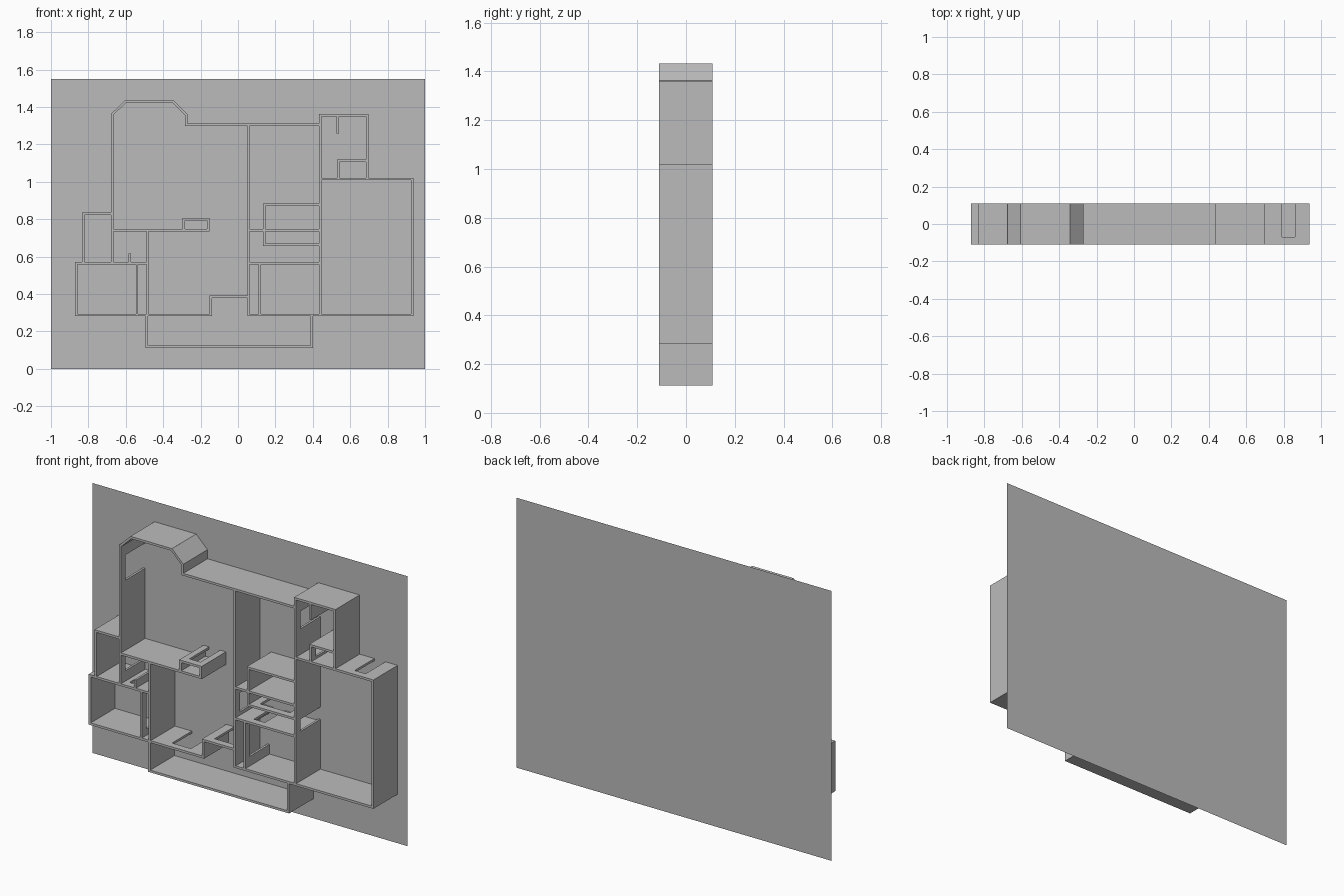
import bpy
import bmesh
from mathutils import Vector

if "Cube" in bpy.data.objects:
    bpy.data.objects.remove(bpy.data.objects["Cube"], do_unlink=True)

THICK = 0.013
FRONT, BACK = -0.11, 0.11
LINTEL = -0.07
WALL_BACK = BACK - 0.0005

plaster = bpy.data.materials.new("plain_grey")
plaster.use_nodes = True
GREY = (0.5, 0.5, 0.5, 1)
plaster.diffuse_color = GREY
plaster.node_tree.nodes["Principled BSDF"].inputs["Base Color"].default_value = GREY


def finish(name, bm):
    mesh = bpy.data.meshes.new(name)
    bm.to_mesh(mesh)
    bm.free()
    mesh.materials.append(plaster)
    obj = bpy.data.objects.new(name, mesh)
    bpy.context.collection.objects.link(obj)
    return obj


def wall(name, start, end, openings=(), overlap=THICK / 2):
    """Upright wall between two (x, z) points; each opening is a span along it."""
    a, b = Vector((start[0], 0, start[1])), Vector((end[0], 0, end[1]))
    along = (b - a).normalized()
    side = Vector((-along.z, 0, along.x)) * THICK
    length = (b - a).length
    outline = [(-overlap, FRONT), (length + overlap, FRONT), (length + overlap, WALL_BACK)]
    for lo, hi in sorted(openings, reverse=True):
        outline += [(hi, WALL_BACK), (hi, LINTEL), (lo, LINTEL), (lo, WALL_BACK)]
    outline.append((-overlap, WALL_BACK))
    bm = bmesh.new()
    verts = [bm.verts.new(a + along * s - side / 2 + Vector((0, y, 0))) for s, y in outline]
    face = bm.faces.new(verts)
    out = bmesh.ops.extrude_face_region(bm, geom=[face])
    moved = [v for v in out["geom"] if isinstance(v, bmesh.types.BMVert)]
    bmesh.ops.translate(bm, verts=moved, vec=side)
    bmesh.ops.recalc_face_normals(bm, faces=bm.faces[:])
    return finish(name, bm)


def across(name, z, left, right, *doors):
    wall(name, (left, z), (right, z), [(lo - left, hi - left) for lo, hi in doors])


def upright(name, x, low, high, *doors):
    wall(name, (x, low), (x, high), [(lo - low, hi - low) for lo, hi in doors])


# Shared wall lines of the plan
BASE, HALL, MIDDLE, LOUNGE_TOP = 0.288, 0.564, 0.741, 1.304
BATH_TOP, GARAGE_TOP = 1.355, 1.015
OUTER_LEFT, LOUNGE, STUDY = -0.865, -0.673, -0.484
CENTRE, WING, GARAGE_END = 0.056, 0.44, 0.931

# Ground sheet
bm = bmesh.new()
corners = [(-1, 0), (-1, 1.55), (1, 1.55), (1, 0)]
bm.faces.new([bm.verts.new((x, BACK, z)) for x, z in corners])
finish("ground_sheet", bm)

# Lounge with bay
upright("lounge_side_wall", LOUNGE, HALL, 1.36, (0.63, 0.72), (1.15, 1.295))
bay = [(LOUNGE, 1.36), (-0.604, 1.427), (-0.345, 1.427), (-0.277, 1.36), (-0.277, LOUNGE_TOP)]
for i, (p, q) in enumerate(zip(bay, bay[1:])):
    wall(f"bay_wall_{i}", p, q, overlap=THICK * 0.2)
across("lounge_top_wall", LOUNGE_TOP, -0.277, WING)
across("lounge_bottom_wall", MIDDLE, LOUNGE, -0.16)
upright("centre_wall", CENTRE, BASE, LOUNGE_TOP, (0.59, 0.7))

# Fireplace niche
upright("niche_left_wall", -0.29, MIDDLE, 0.801)
upright("niche_right_wall", -0.16, MIDDLE, 0.801)
across("niche_top_wall", 0.801, -0.29, -0.16, (-0.26, -0.19))

# Left rooms
upright("porch_side_wall", -0.828, HALL, 0.83)
across("porch_top_wall", 0.83, -0.828, LOUNGE)
across("left_hall_wall", HALL, OUTER_LEFT, STUDY, (-0.64, -0.59))
upright("hall_stub", -0.578, HALL, 0.61)
upright("outer_left_wall", OUTER_LEFT, BASE, HALL)
upright("left_closet_wall", -0.54, BASE, HALL, (0.33, 0.53))
upright("study_wall", STUDY, BASE, MIDDLE)

# Entry
across("lower_left_wall", BASE, OUTER_LEFT, -0.145, (-0.37, -0.25))
upright("entry_side_wall", -0.145, BASE, 0.385)
across("entry_wall", 0.385, -0.145, CENTRE, (-0.1, 0.02))

# Central closets and corridor
across("store_top_wall", 0.877, 0.14, WING)
upright("store_side_wall", 0.14, 0.663, 0.877)
across("corridor_wall", MIDDLE, CENTRE, WING)
across("linen_wall", 0.663, 0.14, WING, (0.19, 0.38))
across("bedroom_top_wall", HALL, CENTRE, WING, (0.15, 0.22))
upright("bedroom_closet_wall", 0.117, BASE, HALL, (0.35, 0.53))

# Right wing
upright("wing_wall", WING, BASE, BATH_TOP, (0.58, 0.65), (1.17, 1.27))
across("bath_top_wall", BATH_TOP, WING, 0.69)
upright("bath_side_wall", 0.69, GARAGE_TOP, BATH_TOP)
upright("bath_partition", 0.534, 1.265, BATH_TOP)
across("cupboard_top_wall", 1.112, 0.537, 0.69)
upright("cupboard_side_wall", 0.537, GARAGE_TOP, 1.112, (1.035, 1.09))
across("garage_top_wall", GARAGE_TOP, WING, GARAGE_END, (0.79, 0.86))
upright("garage_side_wall", GARAGE_END, BASE, GARAGE_TOP)
across("lower_right_wall", BASE, CENTRE, GARAGE_END)

# Front terrace
upright("terrace_left_wall", -0.487, 0.118, BASE)
across("terrace_bottom_wall", 0.118, -0.487, 0.395)
upright("terrace_right_wall", 0.395, 0.118, BASE)
